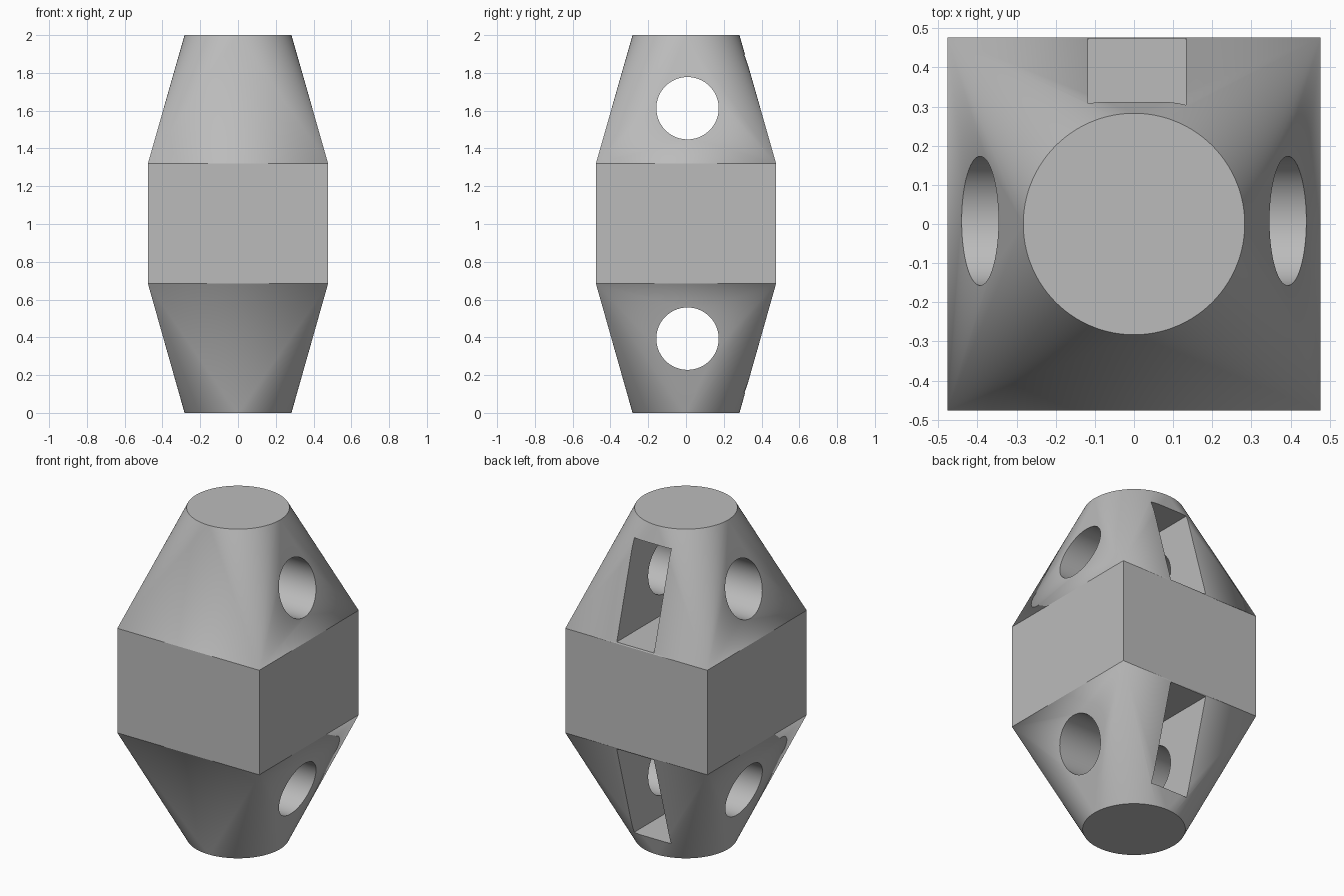
import bpy, bmesh, math
from mathutils import Matrix, Vector

default = bpy.data.objects.get("Cube")
if default:
    bpy.data.objects.remove(default, do_unlink=True)

HALF = 0.477             # half width of the square middle
RADIUS = 0.283           # radius of the round ends
LOW, HIGH = 0.685, 1.32  # square middle from LOW to HIGH
OFFSET = 0.008           # small shift of the cut-outs
SEGMENTS = 128

grey = bpy.data.materials.new("light grey")
grey.use_nodes = True
colour = (0.5, 0.5, 0.5, 1)
grey.diffuse_color = colour
grey.node_tree.nodes["Principled BSDF"].inputs["Base Color"].default_value = colour


def add_object(name, bm):
    bmesh.ops.recalc_face_normals(bm, faces=bm.faces)
    mesh = bpy.data.meshes.new(name)
    bm.to_mesh(mesh)
    bm.free()
    mesh.materials.append(grey)
    obj = bpy.data.objects.new(name, mesh)
    bpy.context.collection.objects.link(obj)
    return obj


def cut(body, cutter):
    mod = body.modifiers.new(cutter.name, "BOOLEAN")
    mod.operation = "DIFFERENCE"
    mod.solver = "EXACT"
    mod.object = cutter
    bpy.context.view_layer.objects.active = body
    bpy.ops.object.modifier_apply(modifier=mod.name)
    bpy.data.objects.remove(cutter, do_unlink=True)


# Body: square middle blending into a round disc at each end
bm = bmesh.new()
for z in (0, 2):
    bmesh.ops.create_circle(bm, segments=SEGMENTS, radius=RADIUS,
                            matrix=Matrix.Translation((0, 0, z)))
for z in (LOW, HIGH):
    for x in (-HALF, HALF):
        for y in (-HALF, HALF):
            bm.verts.new((x, y, z))
bmesh.ops.convex_hull(bm, input=bm.verts)
bmesh.ops.dissolve_limit(bm, angle_limit=math.radians(0.1),
                         verts=bm.verts, edges=bm.edges)
body = add_object("tapered_body", bm)

for label, z in (("lower", 0.393), ("upper", 1.613)):
    # Round hole running from side to side
    bm = bmesh.new()
    bmesh.ops.create_cone(bm, cap_ends=True, segments=SEGMENTS, depth=2,
                          radius1=0.165, radius2=0.165,
                          matrix=Matrix.Translation((0, OFFSET, z))
                          @ Matrix.Rotation(math.pi / 2, 4, "Y"))
    cut(body, add_object(label + "_hole_cutter", bm))

    # Rectangular slot entering from the back, past the round hole
    bm = bmesh.new()
    near, far = -0.17, 0.8
    bmesh.ops.create_cube(bm, size=1, matrix=Matrix.Translation((OFFSET, (near + far) / 2, z))
                          @ Matrix.Diagonal(Vector((0.25, far - near, 0.57, 1))))
    cut(body, add_object(label + "_slot_cutter", bm))

# Smooth round parts, crisp corners
bpy.ops.object.select_all(action="DESELECT")
body.select_set(True)
bpy.context.view_layer.objects.active = body
bpy.ops.object.shade_smooth_by_angle(angle=math.radians(10))
